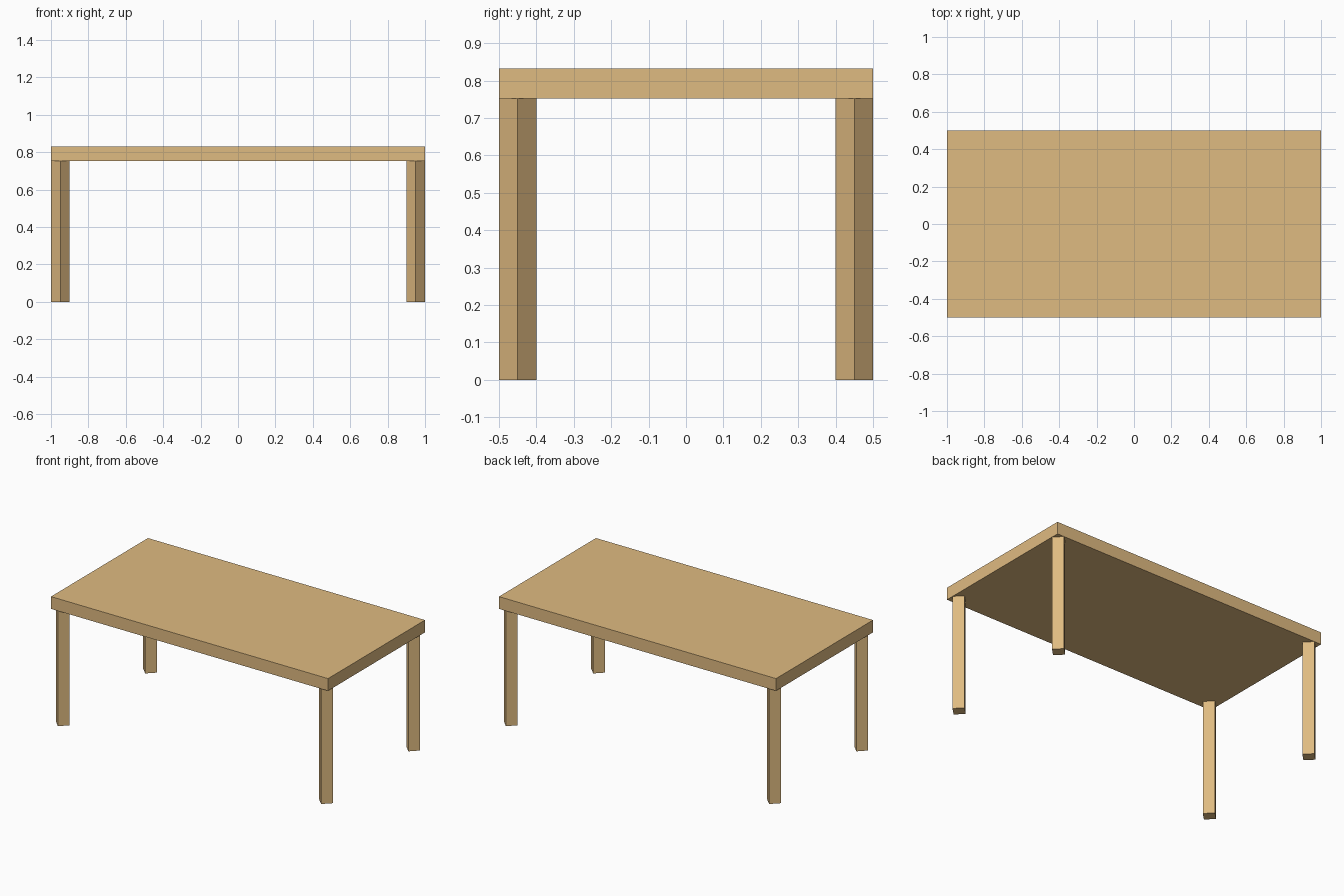
import bpy
import math

if "Cube" in bpy.data.objects:
    bpy.data.objects.remove(bpy.data.objects["Cube"])

wood = bpy.data.materials.new("light wood")
wood.diffuse_color = (0.74, 0.495, 0.22, 1)
wood.use_nodes = True
wood.node_tree.nodes["Principled BSDF"].inputs["Base Color"].default_value = wood.diffuse_color

LEG_H = 0.752
TOP_T = 0.08

# Table top slab
bpy.ops.mesh.primitive_cube_add(size=1, location=(0, 0, LEG_H + TOP_T / 2))
top = bpy.context.object
top.name = "table_top"
top.scale = (2, 1, TOP_T)
top.data.materials.append(wood)

# Four-sided legs, turned so their edges face front and side
for sx, xname in ((-1, "left"), (1, "right")):
    for sy, yname in ((-1, "front"), (1, "back")):
        bpy.ops.mesh.primitive_cylinder_add(
            vertices=4, radius=0.05, depth=LEG_H,
            location=(sx * 0.95, sy * 0.45, LEG_H / 2))
        leg = bpy.context.object
        leg.name = f"{yname}_{xname}_leg"
        # make sure a corner points along x
        v = leg.data.vertices[0].co
        leg.rotation_euler.z = -math.atan2(v.y, v.x)
        leg.data.materials.append(wood)
